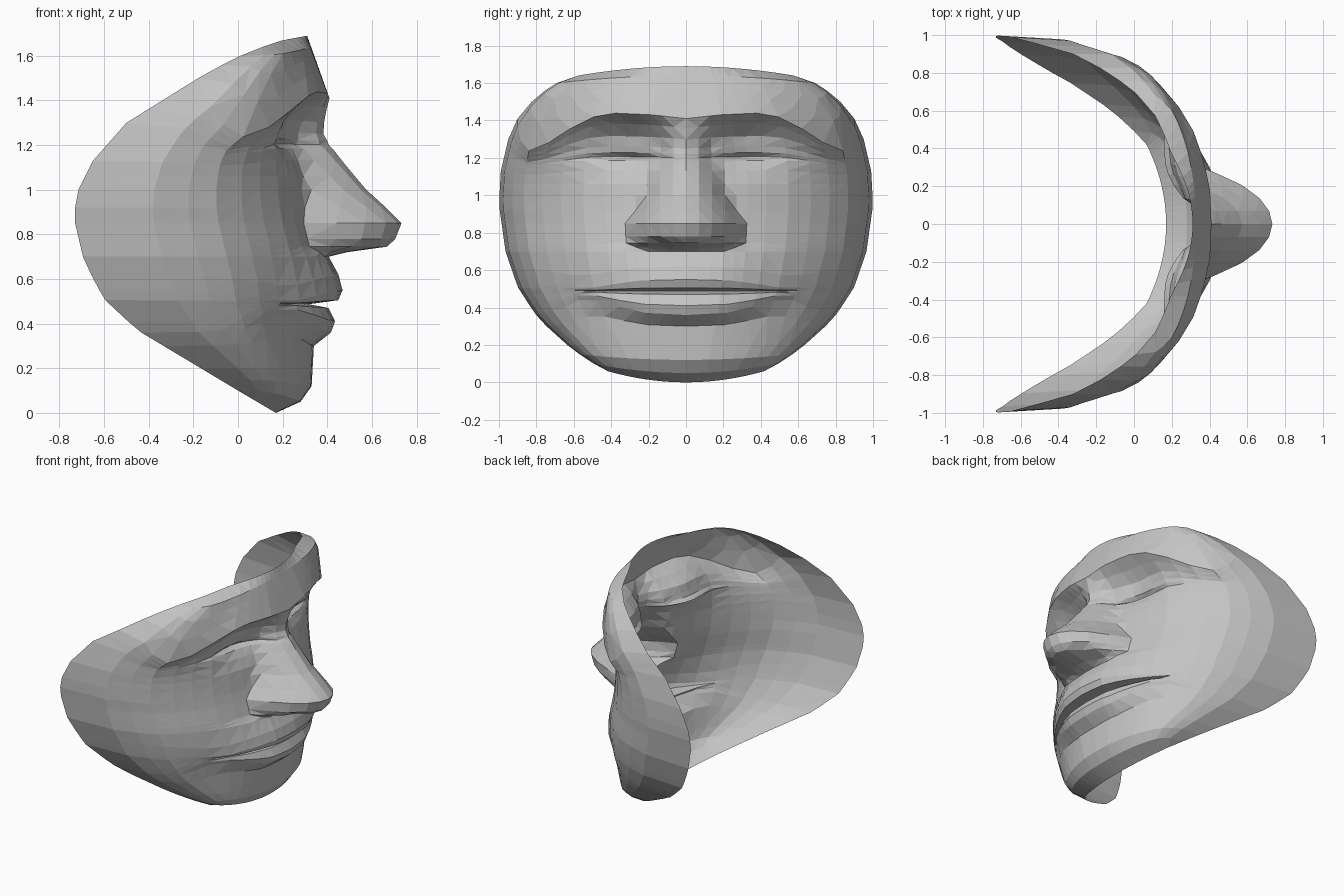
import bpy
import bmesh
import math

cube = bpy.data.objects.get("Cube")
if cube:
    bpy.data.objects.remove(cube, do_unlink=True)


def curve(points):
    """Return a piecewise linear function through (position, value) points."""
    def value(p):
        if p <= points[0][0]:
            return points[0][1]
        for (a, va), (b, vb) in zip(points, points[1:]):
            if p <= b:
                return va + (vb - va) * (p - a) / (b - a)
        return points[-1][1]
    return value


# Open edge of the mask: half width and depth at each height
rim_width = curve([(0, .18), (.05, .4), (.12, .53), (.25, .7), (.37, .81), (.51, .9),
                   (.7, .965), (.95, 1), (1.13, .99), (1.3, .95), (1.41, .9),
                   (1.53, .8), (1.62, .66), (1.67, .45), (1.69, .28)])
rim_depth = curve([(0, .17), (.1, 0), (.25, -.25), (.37, -.45), (.51, -.6), (.68, -.69),
                   (.85, -.73), (.97, -.73), (1.13, -.65), (1.3, -.5),
                   (1.53, -.13), (1.62, .05), (1.67, .2), (1.69, .31)])

# Plain face down the middle, and how it falls back to the edge on each side
middle = curve([(0, .17), (.05, .28), (.12, .33), (.3, .34), (.41, .37), (.62, .39),
                (.74, .37), (.9, .33), (1.1, .3), (1.25, .32), (1.41, .41), (1.69, .31)])
fullness = curve([(0, 1), (.2, .99), (.35, .95), (.5, .895), (.61, .835), (.75, .73), (.87, .6),
                  (.93, .48), (.98, .33), (1, 0)])

# Features: how far each one stands out at each height
nose_out = curve([(.7, 0), (.72, .1), (.745, .3), (.78, .345), (.85, .39), (.9, .355), (1, .26),
                  (1.1, .19), (1.24, .08), (1.41, 0)])
nose_width = curve([(.7, .26), (.76, .31), (.85, .32), (.92, .27), (1, .22), (1.1, .18),
                    (1.25, .13)])
lip_out = curve([(.3, 0), (.36, .06), (.41, .065), (.47, .03), (.487, -.06), (.505, .07),
                 (.55, .085), (.62, .06), (.7, .03), (.74, 0)])
socket_in = curve([(1.06, 0), (1.13, .25), (1.18, .6), (1.2, 1), (1.22, .75), (1.25, .7),
                   (1.3, .85), (1.36, .5), (1.41, 0)])

# Bends of the rows: rounded ends, drooping brows, mouth corners drawn together
end_bend = curve([(0, .06), (.05, .05), (.12, .03), (.2, 0), (1.5, 0), (1.58, -.02),
                  (1.64, -.04), (1.69, -.05)])
brow_bend = curve([(0, 0), (.2, .02), (.45, .03), (.6, 0), (.85, -.19), (.95, -.1), (1, 0)])
brow_weight = curve([(1.06, 0), (1.2, .25), (1.41, 1), (1.64, 0)])
mouth_pinch = curve([(0, 0), (.27, .1), (.43, .4), (.62, .85), (.8, .3), (1, 0)])
mouth_weight = curve([(.2, 0), (.3, .4), (.36, .9), (.41, 1), (.55, 1), (.62, .5), (.7, 0)])

heights = [0, .05, .12, .2, .3, .36, .41, .47, .487, .505, .55, .62, .7, .72, .745, .78, .85,
           .92, 1, 1.06, 1.13, 1.18, 1.2, 1.22, 1.25, 1.3, 1.36, 1.41, 1.5, 1.58, 1.64, 1.69]
half = [.07, .14, .21, .27, .33, .43, .55, .67, .77, .87, .93, .98, 1]
fractions = [-s for s in reversed(half)] + [0] + half


def face_point(s, z):
    """Point on the row of height z, at a fraction s of the half width."""
    a = abs(s)
    bent = z + brow_bend(a) * brow_weight(z) + (.487 - z) * mouth_pinch(a) * mouth_weight(z)
    height = bent + end_bend(z) * a * a
    y = s * rim_width(bent + end_bend(z))
    if z in (heights[0], heights[-1]):
        return rim_depth(height), y, height
    rim = rim_depth(bent + end_bend(z))
    x = rim + (middle(z) - rim) * fullness(a)
    x += nose_out(z) * max(0, 1 - (abs(y) / nose_width(z)) ** 2.2)
    x += lip_out(z) * max(0, 1 - (y / .57) ** 2)
    x -= .11 * socket_in(z) * math.exp(-((abs(y) - .3) / .22) ** 2)
    # nostrils
    x -= .08 * math.exp(-((abs(y) - .14) / .06) ** 2 - ((z - .735) / .015) ** 2)
    return x, y, height


# Face shell: one thin sheet lofted row by row
bm = bmesh.new()
rows = [[bm.verts.new(face_point(s, z)) for s in fractions] for z in heights]
for low, high in zip(rows, rows[1:]):
    for i in range(len(fractions) - 1):
        bm.faces.new((low[i], low[i + 1], high[i + 1], high[i]))
bmesh.ops.triangulate(bm, faces=bm.faces[:], quad_method='SHORT_EDGE')
mesh = bpy.data.meshes.new("face_mask")
bm.to_mesh(mesh)
bm.free()
mask = bpy.data.objects.new("face_mask", mesh)
bpy.context.collection.objects.link(mask)

# Plain grey
grey = bpy.data.materials.new("light_grey")
grey.use_nodes = True
colour = (.55, .55, .55, 1)
grey.diffuse_color = colour
grey.node_tree.nodes["Principled BSDF"].inputs["Base Color"].default_value = colour
mesh.materials.append(grey)
